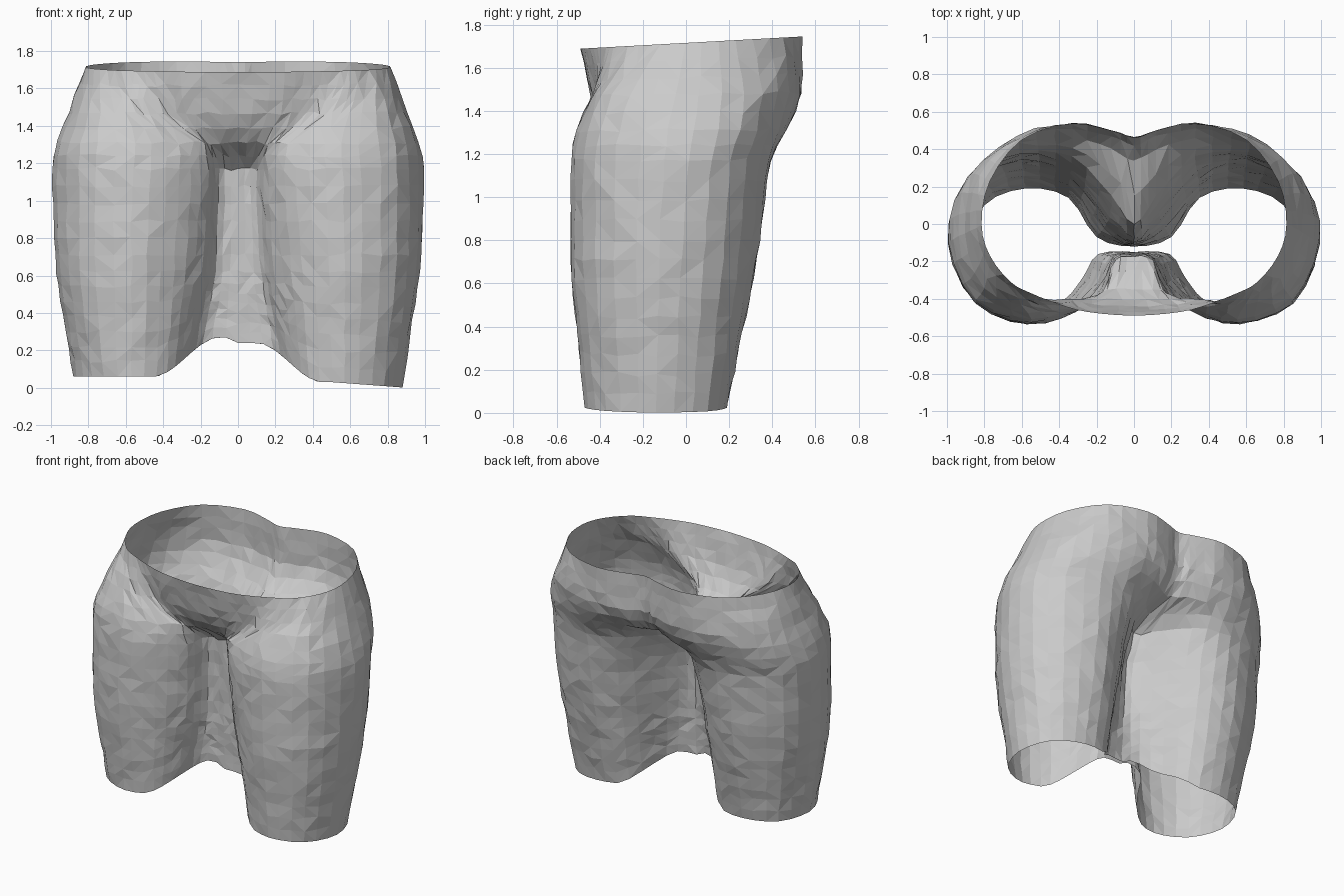
import bpy, bmesh, random
from mathutils import Vector

if "Cube" in bpy.data.objects:
    bpy.data.objects.remove(bpy.data.objects["Cube"])

random.seed(4)

# Half cross-sections (x >= 0), from front centre round the outside to back centre
LEG_SECTIONS = {
    0.00: [(0, -.15), (.19, -.16), (.27, -.28), (.38, -.41), (.57, -.47), (.78, -.37),
           (.88, -.14), (.80, .10), (.58, .19), (.35, .14), (.20, -.07), (0, -.12)],
    0.80: [(0, -.16), (.11, -.18), (.18, -.32), (.33, -.46), (.57, -.535), (.85, -.42),
           (.985, -.12), (.90, .18), (.60, .34), (.34, .27), (.14, .02), (0, -.10)],
    1.17: [(0, -.17), (.10, -.19), (.16, -.35), (.31, -.47), (.56, -.53), (.85, -.42),
           (.995, -.10), (.91, .21), (.61, .38), (.33, .36), (.12, .15), (0, .0)],
}
HIP_SECTIONS = {
    1.31: [(0, -.35), (.14, -.355), (.20, -.395), (.32, -.45), (.55, -.505), (.84, -.40),
           (.965, -.08), (.895, .25), (.62, .43), (.33, .46), (.12, .40), (0, .34)],
    1.47: [(0, -.44), (.23, -.43), (.37, -.405), (.47, -.43), (.60, -.43), (.80, -.34),
           (.905, -.05), (.85, .27), (.62, .475), (.33, .535), (.12, .50), (0, .46)],
    1.70: [(0, -.49), (.25, -.47), (.40, -.43), (.55, -.37), (.66, -.31), (.77, -.17),
           (.815, 0), (.77, .23), (.60, .45), (.33, .54), (.12, .50), (0, .465)],
}
SECTIONS = {**LEG_SECTIONS, **HIP_SECTIONS}
LEVELS = sorted(SECTIONS)
ROW_HEIGHT, STEPS = 0.085, 3


def slope(k, i, c):
    """Overshoot-free slope of rail i, coordinate c, at key level k."""
    def rise(m):
        a, b = LEVELS[m], LEVELS[m + 1]
        return (SECTIONS[b][i][c] - SECTIONS[a][i][c]) / (b - a)
    if k == 0:
        return rise(0)
    if k == len(LEVELS) - 1:
        return rise(k - 1)
    d0, d1 = rise(k - 1), rise(k)
    return 2 * d0 * d1 / (d0 + d1) if d0 * d1 > 1e-9 else 0


def blend(k, t):
    """Half cross-section at fraction t between key levels k and k + 1."""
    a, b = LEVELS[k], LEVELS[k + 1]
    h = b - a
    def value(i, c):
        p, q = SECTIONS[a][i][c], SECTIONS[b][i][c]
        return (p * (1 + 2 * t) * (1 - t) ** 2 + q * t * t * (3 - 2 * t)
                + h * t * (1 - t) * (slope(k, i, c) * (1 - t) - slope(k + 1, i, c) * t))
    return [Vector((value(i, 0), value(i, 1))) for i in range(len(SECTIONS[a]))]


def full_loop(half):
    """Mirror a half section and round it with a Catmull-Rom curve."""
    pts = half + [Vector((-p.x, p.y)) for p in half[-2:0:-1]]
    n, out = len(pts), []
    for i in range(n):
        p0, p1, p2, p3 = (pts[(i + d) % n] for d in (-1, 0, 1, 2))
        for s in range(STEPS):
            t = s / STEPS
            out.append(0.5 * (2 * p1 + (p2 - p0) * t + (2 * p0 - 5 * p1 + 4 * p2 - p3) * t * t
                              + (3 * p1 - p0 - 3 * p2 + p3) * t ** 3))
    return out


def hem_and_waist(x, y, z):
    """Arch the hem up between the legs and slope the waist up to the back."""
    if z < 0.6:
        u = max(0, min(1, (0.45 - abs(x)) / 0.35))
        lift = 0.21 * u * u * (3 - 2 * u) + 0.03 + (0.03 if x < 0 else 0)
        lift -= 0.03 * max(0, (x - 0.5) / 0.4)
        z += max(0, lift) * (1 - z / 0.6)
    return z + (0.015 + 0.055 * y) * (z / 1.7) ** 8


# Rows of the shell: evenly spaced between the key levels
rows = []
for k, (a, b) in enumerate(zip(LEVELS, LEVELS[1:])):
    count = max(2, round((b - a) / ROW_HEIGHT))
    rows += [(a + (b - a) * s / count, blend(k, s / count)) for s in range(count)]
rows.append((LEVELS[-1], blend(len(LEVELS) - 2, 1)))

# Shorts: one open, faceted shell
bm = bmesh.new()
rings = []
for r, (z, half) in enumerate(rows):
    j = 0 if r in (0, len(rows) - 1) else 0.005
    ring = []
    for p in full_loop(half):
        dx, dy, dz = (random.uniform(-j, j) for _ in range(3))
        ring.append(bm.verts.new((p.x + dx, p.y + dy, hem_and_waist(p.x, p.y, z) + 2 * dz)))
    rings.append(ring)
n = len(rings[0])
for low, high in zip(rings, rings[1:]):
    for i in range(n):
        a, b = low[i], low[(i + 1) % n]
        d, c = high[i], high[(i + 1) % n]
        tris = [(a, b, c), (a, c, d)] if random.random() < 0.5 else [(a, b, d), (b, c, d)]
        for tri in tris:
            bm.faces.new(tri)
mesh = bpy.data.meshes.new("shorts")
bm.to_mesh(mesh)
bm.free()
shorts = bpy.data.objects.new("shorts", mesh)
bpy.context.collection.objects.link(shorts)
